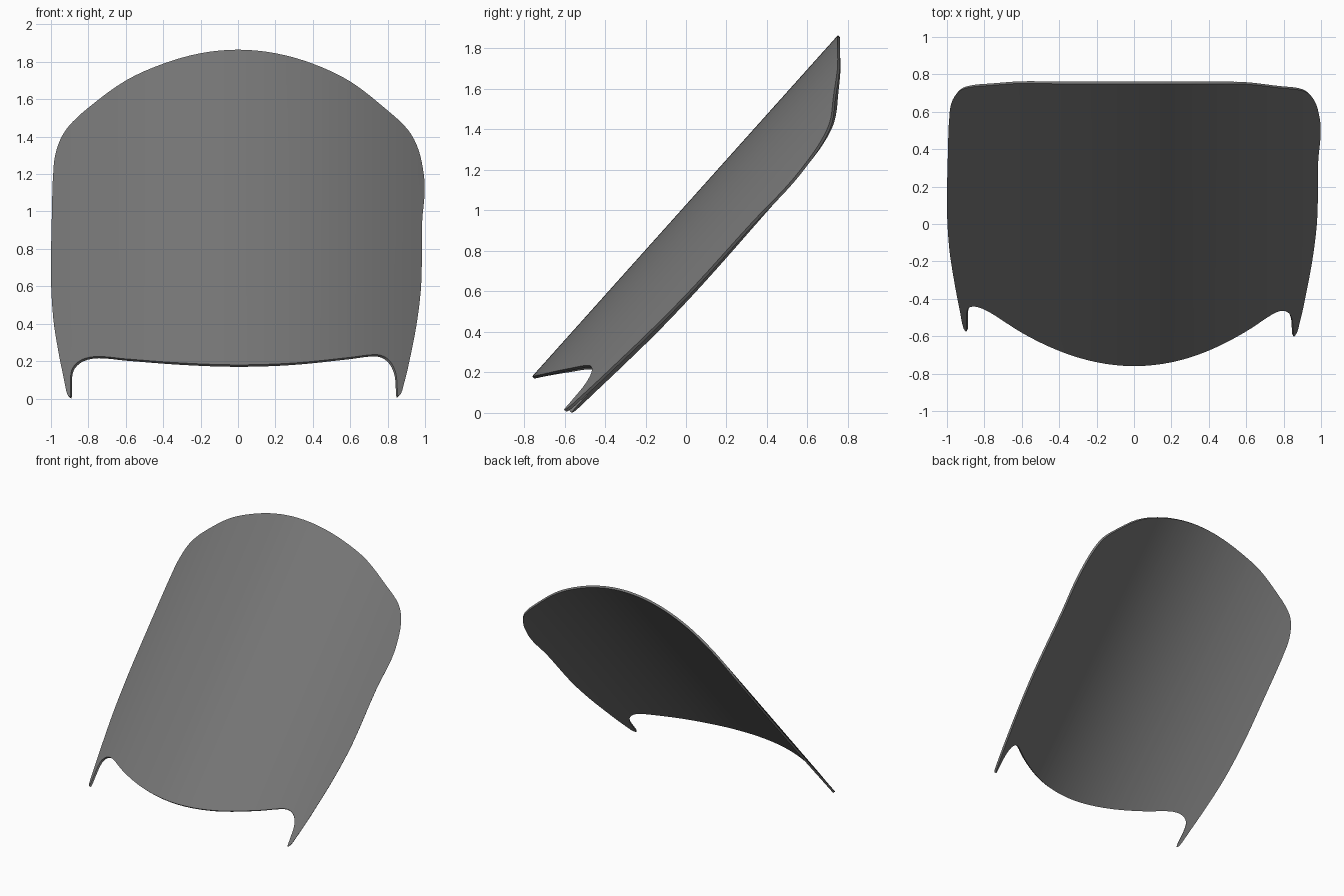
import bpy
import bmesh
from mathutils import Vector
from mathutils.geometry import interpolate_bezier

cube = bpy.data.objects.get("Cube")
if cube:
    bpy.data.objects.remove(cube, do_unlink=True)

THICKNESS = 0.016
COLUMNS = 48

# Key points of the pane outline as (x, z), clockwise from the top centre
OUTLINE = [
    (0, 1.865), (.2, 1.846), (.4, 1.79), (.6, 1.695), (.8, 1.54), (.91, 1.435),
    (.965, 1.33), (.993, 1.2), (.998, 1.1), (.985, .95), (.98, .62), (.96, .43),
    (.925, .24), (.885, .07), (.86, .015), (.852, .05), (.845, .13), (.82, .19),
    (.78, .225), (.73, .235), (.6, .22), (.3, .19), (0, .18), (-.3, .19),
    (-.6, .212), (-.75, .225), (-.83, .21), (-.88, .17), (-.895, .12), (-.897, .012),
    (-.912, .02), (-.93, .1), (-.962, .26), (-.988, .43), (-1, .65), (-.997, .9),
    (-.985, 1.25), (-.96, 1.36), (-.91, 1.45), (-.8, 1.555), (-.6, 1.7),
    (-.4, 1.79), (-.2, 1.846),
]


def smooth_loop(points, steps):
    """Smooth closed loop through the points, with limited tangents."""
    pts = [Vector(p) for p in points]
    n = len(pts)
    loop = []
    for i in range(n):
        p0, p1, p2, p3 = (pts[(i + k) % n] for k in (-1, 0, 1, 2))
        reach = (p2 - p1).length / 3
        h1 = p1 + (p2 - p0).normalized() * reach
        h2 = p2 - (p3 - p1).normalized() * reach
        loop += interpolate_bezier(p1, h1, h2, p2, steps + 1)[:-1]
    return loop


def lean(x, z):
    """Depth of the raked, bowed surface at a given width and height."""
    return (z - 0.18 + 0.465 * x * x) / 1.116 - 0.76


# Flat pane cut into vertical strips
bm = bmesh.new()
rim = [bm.verts.new((p[0], 0, p[1])) for p in smooth_loop(OUTLINE, 4)]
edges = [bm.edges.new((rim[i - 1], rim[i])) for i in range(len(rim))]
bmesh.ops.triangle_fill(bm, edges=edges, use_beauty=True)
for i in range(1, COLUMNS):
    x = -1 + 2 * i / COLUMNS
    bmesh.ops.bisect_plane(bm, geom=bm.verts[:] + bm.edges[:] + bm.faces[:],
                           plane_co=(x, 0, 0), plane_no=(1, 0, 0), dist=1e-5)
slanted = [e for e in bm.edges if len(e.link_faces) == 2
           and abs(e.verts[0].co.x - e.verts[1].co.x) > 1e-4]
bmesh.ops.dissolve_edges(bm, edges=slanted, use_verts=False)

# Bow and rake the pane, facing forward
for v in bm.verts:
    v.co.y = lean(v.co.x, v.co.z)
bmesh.ops.recalc_face_normals(bm, faces=bm.faces[:])
bm.normal_update()
if sum(f.normal.y * f.calc_area() for f in bm.faces) > 0:
    bmesh.ops.reverse_faces(bm, faces=bm.faces[:])

mesh = bpy.data.meshes.new("windshield_pane")
bm.to_mesh(mesh)
bm.free()
pane = bpy.data.objects.new("windshield_pane", mesh)
bpy.context.collection.objects.link(pane)

# Thickness behind the outer surface
bpy.context.view_layer.objects.active = pane
pane.select_set(True)
shell = pane.modifiers.new("thickness", 'SOLIDIFY')
shell.thickness = THICKNESS
shell.offset = -1
bpy.ops.object.modifier_apply(modifier=shell.name)
bpy.ops.object.shade_smooth_by_angle(angle=0.6)

# Tinted grey material
grey = bpy.data.materials.new("tinted_grey")
grey.use_nodes = True
colour = (0.18, 0.18, 0.18, 1)
grey.diffuse_color = colour
grey.node_tree.nodes["Principled BSDF"].inputs["Base Color"].default_value = colour
mesh.materials.append(grey)
